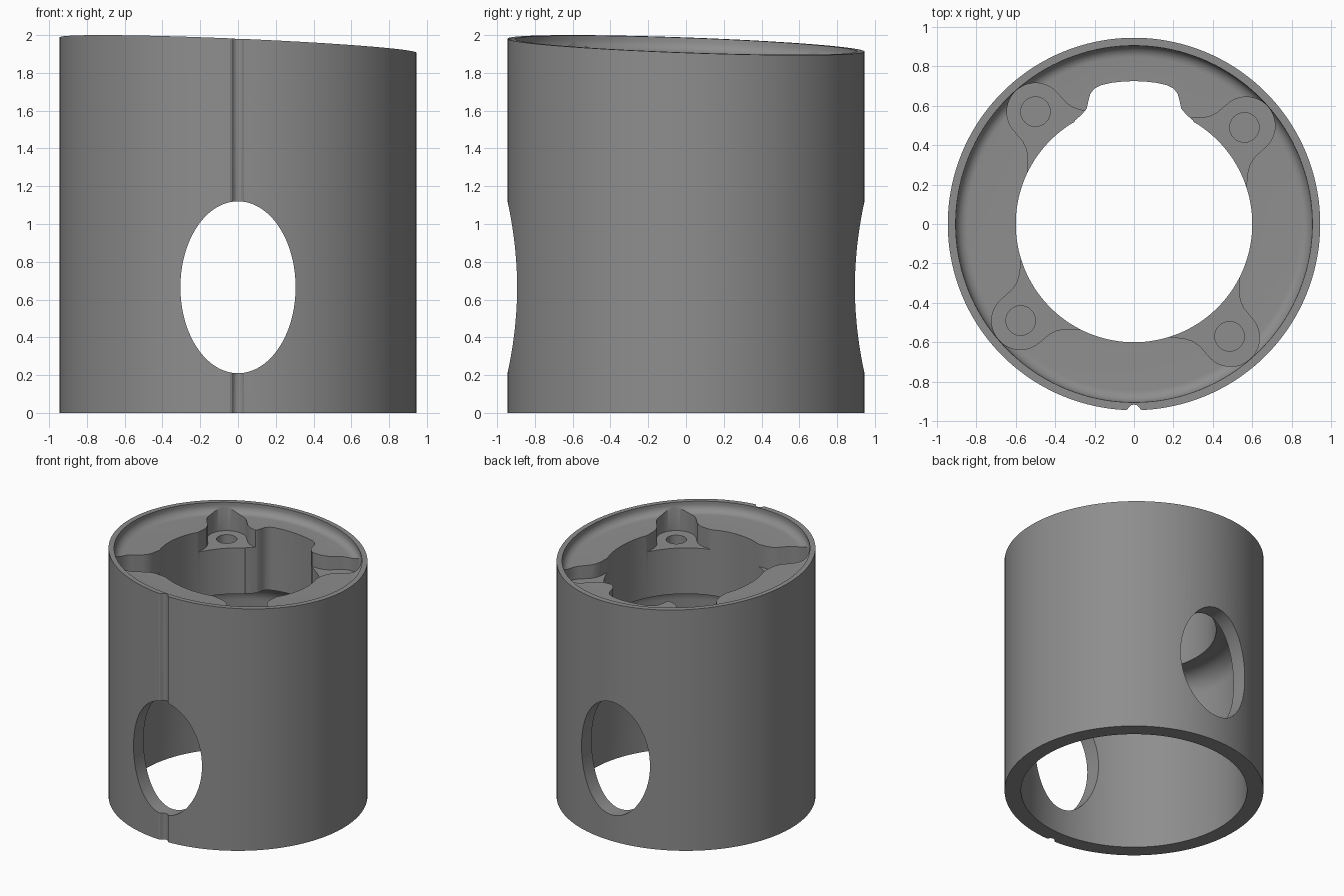
import bpy, bmesh, math
from mathutils import Vector

if "Cube" in bpy.data.objects:
    bpy.data.objects.remove(bpy.data.objects["Cube"])

STEPS = 144
TOP = 1.947                      # mean rim height
SLOPE_X, SLOPE_Y = 0.043, 0.036  # tilt of the rim and ledge

grey = bpy.data.materials.new("mid grey")
grey.diffuse_color = (0.27, 0.27, 0.27, 1)
grey.use_nodes = True
grey.node_tree.nodes["Principled BSDF"].inputs["Base Color"].default_value = grey.diffuse_color


def new_object(name, bm):
    bmesh.ops.recalc_face_normals(bm, faces=bm.faces)
    mesh = bpy.data.meshes.new(name)
    bm.to_mesh(mesh)
    bm.free()
    obj = bpy.data.objects.new(name, mesh)
    bpy.context.collection.objects.link(obj)
    mesh.materials.append(grey)
    return obj


def arc(cx, cy, r, a0, a1, n):
    return [(cx + r * math.cos(math.radians(a0 + (a1 - a0) * i / n)),
             cy + r * math.sin(math.radians(a0 + (a1 - a0) * i / n)))
            for i in range(n + 1)]


def prism(name, points, low, high):
    bm = bmesh.new()
    face = bm.faces.new([bm.verts.new((x, y, low)) for x, y in points])
    ext = bmesh.ops.extrude_face_region(bm, geom=[face])["geom"]
    for v in ext:
        if isinstance(v, bmesh.types.BMVert):
            v.co.z = high
    return new_object(name, bm)


def cut(target, cutter):
    mod = target.modifiers.new(cutter.name, "BOOLEAN")
    mod.operation, mod.solver, mod.object = "DIFFERENCE", "EXACT", cutter
    bpy.context.view_layer.objects.active = target
    bpy.ops.object.modifier_apply(modifier=mod.name)
    bpy.data.objects.remove(cutter)


# Sleeve: lathed wall, filleted upper ledge, bore and rounded lower cavity
profile = [(0.945, 0), (0.945, TOP), (0.905, TOP)]
profile += arc(0.845, TOP - 0.02, 0.06, 0, -90, 8)
profile += [(0.60, TOP - 0.08), (0.60, 1.35)]
profile += arc(0.675, 1.20, 0.15, 90, 0, 10)
profile += [(0.825, 0)]
bm = bmesh.new()
rings = []
for i in range(STEPS):
    a = math.tau * i / STEPS
    ring = []
    for r, z in profile:
        x, y = r * math.cos(a), r * math.sin(a)
        if z > 1.75:
            z -= SLOPE_X * x + SLOPE_Y * y
        ring.append(bm.verts.new((x, y, z)))
    rings.append(ring)
count = len(profile)
for i in range(STEPS):
    p, q = rings[i], rings[(i + 1) % STEPS]
    for j in range(count):
        k = (j + 1) % count
        bm.faces.new((p[j], q[j], q[k], p[k]))
sleeve = new_object("cylinder_sleeve", bm)

# Oval window straight through front and back
window = prism("window_cutter", arc(0, 0, 1, 0, 357.1875, 127), -1.2, 1.2)
for v in window.data.vertices:
    x, y, z = v.co
    v.co = (0.305 * x, z, 0.665 + 0.455 * y)
window.data.flip_normals()
bm = bmesh.new()
bm.from_mesh(window.data)
bmesh.ops.recalc_face_normals(bm, faces=bm.faces)
bm.to_mesh(window.data)
bm.free()
cut(sleeve, window)

# Relief at the back of the bore
side = [(0.32, 0.45), (0.30, 0.525), (0.265, 0.555), (0.24, 0.585), (0.23, 0.63),
        (0.222, 0.66), (0.20, 0.688), (0.165, 0.705), (0.11, 0.717), (0.055, 0.723)]
relief = side + [(0, 0.725)] + [(-x, y) for x, y in reversed(side)]
cut(sleeve, prism("relief_cutter", relief, 1.1, 2.2))

# Four flared screw pockets with blind holes
flare = [(0.47, 0.27), (0.54, 0.245), (0.575, 0.212), (0.61, 0.18),
         (0.645, 0.158), (0.685, 0.147)]
pocket = [(u, -v) for u, v in flare] + arc(0.757, 0, 0.146, -85, 85, 24) + flare[::-1]
for hx, hy in ((-0.5, 0.57), (0.56, 0.49), (-0.575, -0.49), (0.485, -0.57)):
    d = Vector((hx, hy)).normalized()
    shape = [(u * d.x - v * d.y, u * d.y + v * d.x) for u, v in pocket]
    cut(sleeve, prism("pocket_cutter", shape, 1.72, 2.2))
    cut(sleeve, prism("hole_cutter", arc(hx, hy, 0.075, 0, 348.75, 31), 1.54, 2.2))

# Rounded index groove down the front
half = [(0.055, -0.97), (0.042, -0.944), (0.032, -0.939), (0.025, -0.928), (0.014, -0.919)]
groove = half + [(0, -0.916)] + [(-x, y) for x, y in reversed(half)]
cut(sleeve, prism("groove_cutter", groove, -0.1, 2.2))

# Smooth curved walls, crisp edges
bpy.ops.object.select_all(action="DESELECT")
sleeve.select_set(True)
bpy.context.view_layer.objects.active = sleeve
bpy.ops.object.shade_smooth_by_angle(angle=math.radians(30))
